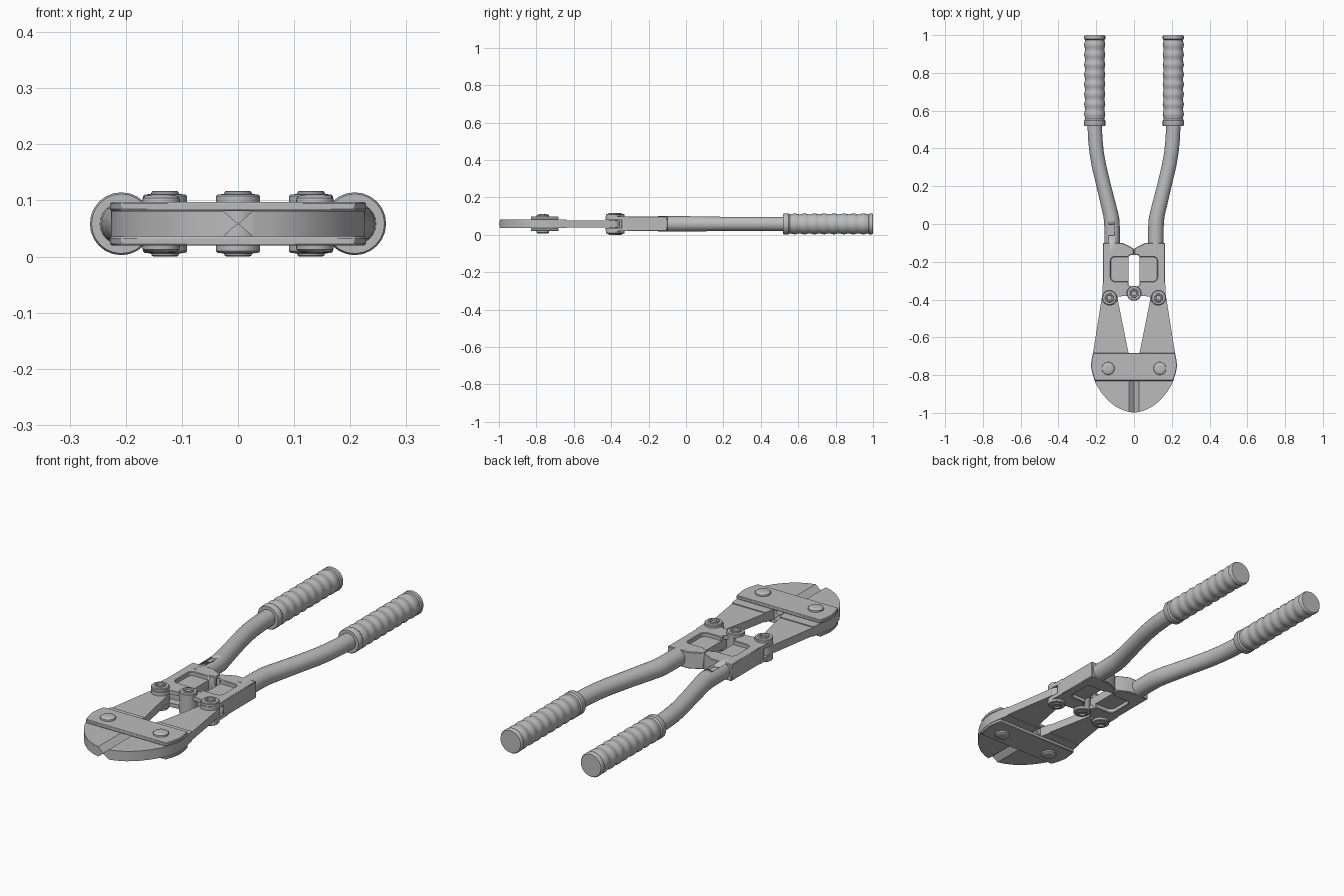
import bpy, bmesh, math
from mathutils import Vector

if "Cube" in bpy.data.objects:
    bpy.data.objects.remove(bpy.data.objects["Cube"])

C = 0.0585  # mid-plane height
steel = bpy.data.materials.new("grey steel")
steel.diffuse_color = (0.5, 0.5, 0.5, 1)
steel.use_nodes = True
steel.node_tree.nodes["Principled BSDF"].inputs["Base Color"].default_value = steel.diffuse_color


def finish(name, bm, smooth=True, bevel=0):
    bmesh.ops.recalc_face_normals(bm, faces=bm.faces)
    me = bpy.data.meshes.new(name)
    bm.to_mesh(me)
    bm.free()
    me.materials.append(steel)
    ob = bpy.data.objects.new(name, me)
    bpy.context.collection.objects.link(ob)
    if smooth:
        bpy.ops.object.select_all(action='DESELECT')
        ob.select_set(True)
        bpy.context.view_layer.objects.active = ob
        bpy.ops.object.shade_smooth_by_angle(angle=math.radians(32))
    if bevel:
        m = ob.modifiers.new("edge", 'BEVEL')
        m.width, m.segments, m.limit_method = bevel, 1, 'ANGLE'
        m.angle_limit = math.radians(40)
    return ob


def rounded(pts, n=6):
    """Outline in which a third value per point is a corner radius."""
    out = []
    for i, p in enumerate(pts):
        v = Vector(p[:2])
        if len(p) < 3:
            out.append(v)
            continue
        a = (Vector(pts[i - 1][:2]) - v).normalized()
        b = (Vector(pts[(i + 1) % len(pts)][:2]) - v).normalized()
        half = a.angle(b) / 2
        mid = v + (a + b).normalized() * (p[2] / math.sin(half))
        s = v + a * (p[2] / math.tan(half)) - mid
        e = v + b * (p[2] / math.tan(half)) - mid
        for k in range(n + 1):
            d = s.lerp(e, k / n).normalized() * p[2]
            out.append(mid + d)
    return out


def plate(name, pts, z0, z1, side=1, bevel=0):
    """Flat outline extruded between two heights about the mid-plane."""
    bm = bmesh.new()
    f = bm.faces.new([bm.verts.new((side * p.x, p.y, C + z0)) for p in rounded(pts)])
    r = bmesh.ops.extrude_face_region(bm, geom=[f])
    for v in r["geom"]:
        if isinstance(v, bmesh.types.BMVert):
            v.co.z = C + z1
    return finish(name, bm, True, bevel)


def loft(name, rings):
    bm = bmesh.new()
    loops = [[bm.verts.new(c) for c in ring] for ring in rings]
    for a, b in zip(loops, loops[1:]):
        for i in range(len(a)):
            j = (i + 1) % len(a)
            bm.faces.new((a[i], a[j], b[j], b[i]))
    bm.faces.new(loops[0])
    bm.faces.new(loops[-1])
    return finish(name, bm)


def tube(name, path, side, n=24):
    """Round rod through (x, y, radius) stations in the mid-plane."""
    rings = []
    for i, (x, y, r) in enumerate(path):
        a, b = path[max(i - 1, 0)], path[min(i + 1, len(path) - 1)]
        t = Vector((b[0] - a[0], b[1] - a[1])).normalized()
        ring = []
        for k in range(n):
            w = math.tau * k / n
            c, s = r * math.cos(w), r * math.sin(w)
            ring.append((side * (x + c * t.y), y - c * t.x, C + s))
        rings.append(ring)
    return loft(name, rings)


def pin(name, x, y, profile, n=24):
    """Upright pin, same (radius, height) profile above and below."""
    full = [(r, -h) for r, h in profile] + [(r, h) for r, h in reversed(profile)]
    return loft(name, [[(x + r * math.cos(math.tau * k / n),
                         y + r * math.sin(math.tau * k / n), C + h)
                        for k in range(n)] for r, h in full])


# Outlines for the right half
jaw = [(0.027, -0.995), (0.06, -0.985), (0.10, -0.965), (0.14, -0.932), (0.175, -0.89),
       (0.205, -0.84), (0.222, -0.785), (0.226, -0.745), (0.222, -0.71), (0.21, -0.64),
       (0.038, -0.64), (0.027, -0.69)]
arm = [(0.21, -0.64), (0.165, -0.355, 0.03), (0.095, -0.355, 0.03), (0.038, -0.64)]
frame = [(0.06, -0.10), (0.165, -0.10), (0.165, -0.345), (0.03, -0.345), (0.03, -0.305),
         (0.123, -0.305, 0.025), (0.123, -0.175, 0.02), (0.03, -0.175), (0.022, -0.165),
         (0.001, -0.165), (0.001, -0.13)]
web = [(0.03, -0.17), (0.13, -0.17), (0.13, -0.31), (0.03, -0.31)]
fork = [(0.05, -0.31), (0.165, -0.31), (0.170, -0.431, 0.039), (0.090, -0.431, 0.037),
        (0.085, -0.385), (0.045, -0.38), (0.0, -0.39), (0.0, -0.335), (0.03, -0.325)]

# Pin profiles: socket-head bolt, spacer bolt, domed rivet
head = [(0.013, 0.051), (0.015, 0.0575), (0.021, 0.0585), (0.024, 0.0565), (0.025, 0.053),
        (0.036, 0.052), (0.039, 0.049), (0.039, 0.038)]
rivet = [(0.015, 0.052), (0.027, 0.0505), (0.033, 0.046), (0.034, 0.038)]

# Handle and grip stations
handle = [(0.115, -0.15, 0.041), (0.116, -0.02, 0.041), (0.118, 0.02, 0.041),
          (0.124, 0.055, 0.040), (0.160, 0.20, 0.038), (0.186, 0.31, 0.038),
          (0.198, 0.38, 0.038), (0.205, 0.45, 0.038), (0.208, 0.52, 0.038),
          (0.208, 0.60, 0.038)]
grip = [(0.208, 0.518, 0.042), (0.208, 0.518, 0.053), (0.208, 0.523, 0.056),
        (0.208, 0.548, 0.056), (0.208, 0.552, 0.053)]
for i in range(49):
    grip.append((0.208, 0.555 + i * 0.42 / 48, 0.0535 - 0.0025 * math.cos(math.tau * i / 6)))
grip += [(0.208, 0.979, 0.056), (0.208, 0.994, 0.056), (0.208, 1.0, 0.052)]

for side, tag in ((1, "right"), (-1, "left")):
    plate(tag + "_jaw", jaw, -0.023, 0.023, side)
    plate(tag + "_jaw_arm", arm, -0.019, 0.019, side)
    # Cutting edge tapering to the centre line
    loft(tag + "_cutting_edge", [[(side * 0.027, y, C - 0.023), (side * 0.027, y, C + 0.023),
                                  (0, y - 0.004 * (y < -0.9), C)] for y in (-0.995, -0.69)])
    plate(tag + "_clevis_frame", frame, -0.039, 0.039, side, 0.003)
    plate(tag + "_clevis_web", web, -0.02, 0.02, side)
    plate(tag + "_upper_fork", fork, 0.021, 0.039, side)
    plate(tag + "_lower_fork", fork, -0.039, -0.021, side)
    pin(tag + "_jaw_bolt", side * 0.13, -0.39, head + [(0.02, 0.038)])
    pin(tag + "_strap_rivet", side * 0.137, -0.765, rivet)
    rod = tube(tag + "_handle", handle, side)
    tube(tag + "_grip", grip, side)
    if side < 0:
        # Small rectangular recess on the left handle
        cutter = plate("recess_cutter", [(0.104, -0.06), (0.134, -0.06), (0.134, -0.003),
                                         (0.104, -0.003)], 0.029, 0.06, side)
        cutter.hide_render = True
        cutter.hide_set(True)
        m = rod.modifiers.new("recess", 'BOOLEAN')
        m.operation, m.object, m.solver = 'DIFFERENCE', cutter, 'EXACT'

# Centre hinge bolt with full-height spacer
pin("centre_bolt", 0, -0.367, head)

# Straps joining both jaws, above and below
half = [(0.208, -0.83), (0.222, -0.785), (0.228, -0.75), (0.224, -0.715), (0.217, -0.682)]
strap = half + [(-x, y) for x, y in reversed(half)]
plate("upper_strap", strap, 0.023, 0.039, 1, 0.003)
plate("lower_strap", strap, -0.039, -0.023, 1, 0.003)
